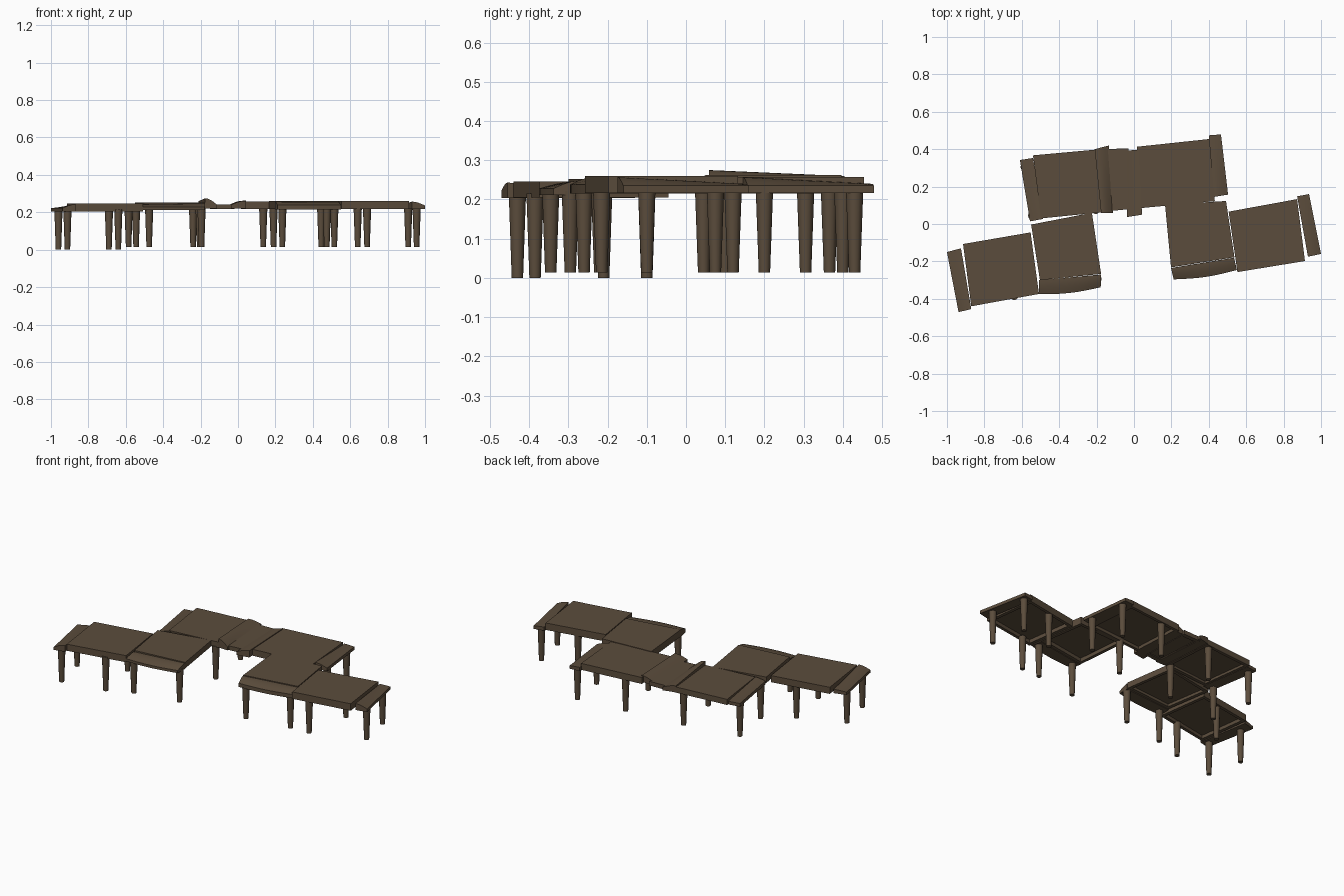
import bpy, bmesh, math
from mathutils import Vector

if "Cube" in bpy.data.objects:
    bpy.data.objects.remove(bpy.data.objects["Cube"])

wood = bpy.data.materials.new("dark brown")
wood.diffuse_color = (0.105, 0.073, 0.045, 1)
wood.use_nodes = True
wood.node_tree.nodes["Principled BSDF"].inputs["Base Color"].default_value = wood.diffuse_color


def finish(bm, name, angle=None):
    bmesh.ops.recalc_face_normals(bm, faces=bm.faces)
    me = bpy.data.meshes.new(name)
    bm.to_mesh(me)
    bm.free()
    me.materials.append(wood)
    ob = bpy.data.objects.new(name, me)
    bpy.context.collection.objects.link(ob)
    if angle:
        bpy.context.view_layer.objects.active = ob
        ob.select_set(True)
        bpy.ops.object.shade_smooth_by_angle(angle=angle)
        ob.select_set(False)
    return ob


# Panel: a flat top with a rim around its open underside
def panel(name, pts, top, bottom, skin=0.02, rim=0.02):
    bm = bmesh.new()
    c = sum((Vector(p) for p in pts), Vector((0, 0))) / 4

    def ring(z, inset):
        out = []
        for p in pts:
            d = Vector(p) - c
            q = c + d * (1 - inset * 1.4 / d.length)
            out.append(bm.verts.new((q.x, q.y, z)))
        return out
    rings = [ring(top, 0), ring(bottom, 0), ring(bottom, rim), ring(top - skin, rim)]
    bm.faces.new(rings[0])
    bm.faces.new(rings[3])
    for a, b in zip(rings, rings[1:]):
        for i in range(4):
            j = (i + 1) % 4
            bm.faces.new((a[i], a[j], b[j], b[i]))
    finish(bm, name)


# Sloping strip: high along its inner edge, curving down to a low outer edge
def strip(name, inner, outer, z_in, z_out, bottom, bulge=0.0, n=8, m=6):
    bm = bmesh.new()
    top, low = [], []
    for i in range(n + 1):
        t = i / n
        a = Vector(inner[0]).lerp(Vector(inner[1]), t)
        b = Vector(outer[0]).lerp(Vector(outer[1]), t)
        b += (b - a).normalized() * bulge * math.sin(math.pi * t)
        zi = z_in[0] + (z_in[1] - z_in[0]) * t
        ra, rb = [], []
        for j in range(m + 1):
            s = j / m
            p = a.lerp(b, s)
            z = z_out + (zi - z_out) * math.cos(s * math.pi / 2)
            ra.append(bm.verts.new((p.x, p.y, z)))
            rb.append(bm.verts.new((p.x, p.y, bottom)))
        top.append(ra)
        low.append(rb)
    for i in range(n):
        for j in range(m):
            for g in (top, low):
                bm.faces.new((g[i][j], g[i + 1][j], g[i + 1][j + 1], g[i][j + 1]))
        for j in (0, m):
            bm.faces.new((top[i][j], top[i + 1][j], low[i + 1][j], low[i][j]))
    for i in (0, n):
        for j in range(m):
            bm.faces.new((top[i][j], top[i][j + 1], low[i][j + 1], low[i][j]))
    finish(bm, name, math.radians(35))


def leg(name, x, y, z0, z1):
    bm = bmesh.new()
    bmesh.ops.create_cone(bm, cap_ends=True, segments=12, radius1=0.0145,
                          radius2=0.022, depth=z1 - z0)
    bmesh.ops.translate(bm, verts=bm.verts, vec=(x, y, (z0 + z1) / 2))
    finish(bm, name, math.radians(40))


# Left group
panel("left_outer_top", [(-.914, -.107), (-.553, -.045), (-.508, -.374), (-.87, -.44)], .246, .205)
panel("left_inner_top", [(-.55, -.003), (-.225, .06), (-.176, -.267), (-.503, -.30)], .252, .215)
strip("left_end_strip", [(-.87, -.455), (-.925, -.13)], [(-.938, -.471), (-1, -.15)],
      (.243, .228), .222, .204)
strip("left_front_strip", [(-.507, -.30), (-.176, -.27)], [(-.508, -.375), (-.178, -.338)],
      (.243, .248), .228, .212, .012)

# Middle group
panel("middle_left_top", [(-.54, .367), (-.2, .398), (-.176, .062), (-.497, .03)], .252, .217)
panel("middle_link", [(-.15, .40), (-.03, .405), (-.02, .08), (-.12, .07)], .243, .217)
panel("middle_right_top", [(.015, .413), (.404, .4545), (.432, .122), (.035, .085)], .257, .217)
strip("middle_left_strip", [(-.487, .027), (-.54, .353)], [(-.556, .014), (-.61, .342)],
      (.25, .235), .235, .215)
strip("divider_strip_left", [(-.176, .059), (-.21, .40)], [(-.112, .058), (-.134, .42)],
      (.275, .26), .24, .22)
strip("divider_strip_right", [(.043, .05), (.027, .397)], [(-.037, .037), (-.048, .392)],
      (.262, .262), .24, .22)
strip("middle_right_strip", [(.428, .145), (.40, .474)], [(.503, .157), (.465, .479)],
      (.257, .24), .236, .217)

# Right group
panel("right_inner_top", [(.166, .103), (.492, .123), (.537, -.178), (.198, -.232)], .26, .217)
panel("right_outer_top", [(.506, .066), (.872, .133), (.914, -.198), (.553, -.257)], .26, .217)
strip("right_front_strip", [(.198, -.235), (.535, -.18)], [(.212, -.296), (.55, -.246)],
      (.257, .255), .238, .215, .012)
strip("right_end_strip", [(.93, -.175), (.872, .148)], [(1, -.16), (.936, .16)],
      (.257, .24), .236, .217)

# Tapered round legs
low_legs = [(-.96, -.21), (-.912, -.43), (-.69, -.10), (-.64, -.385)]
legs = [(-.475, -.345), (-.195, -.295),
        (-.585, .305), (-.545, .045), (-.24, .366), (-.205, .075),
        (.135, .40), (.19, .10), (.445, .43), (.475, .20),
        (.237, -.26), (.515, -.22),
        (.64, -.215), (.69, .075), (.91, .12), (.955, -.10)]
for i, (x, y) in enumerate(low_legs):
    leg(f"low_leg_{i + 1}", x, y, 0, .215)
for i, (x, y) in enumerate(legs):
    leg(f"leg_{i + 1}", x, y, .014, .222)
